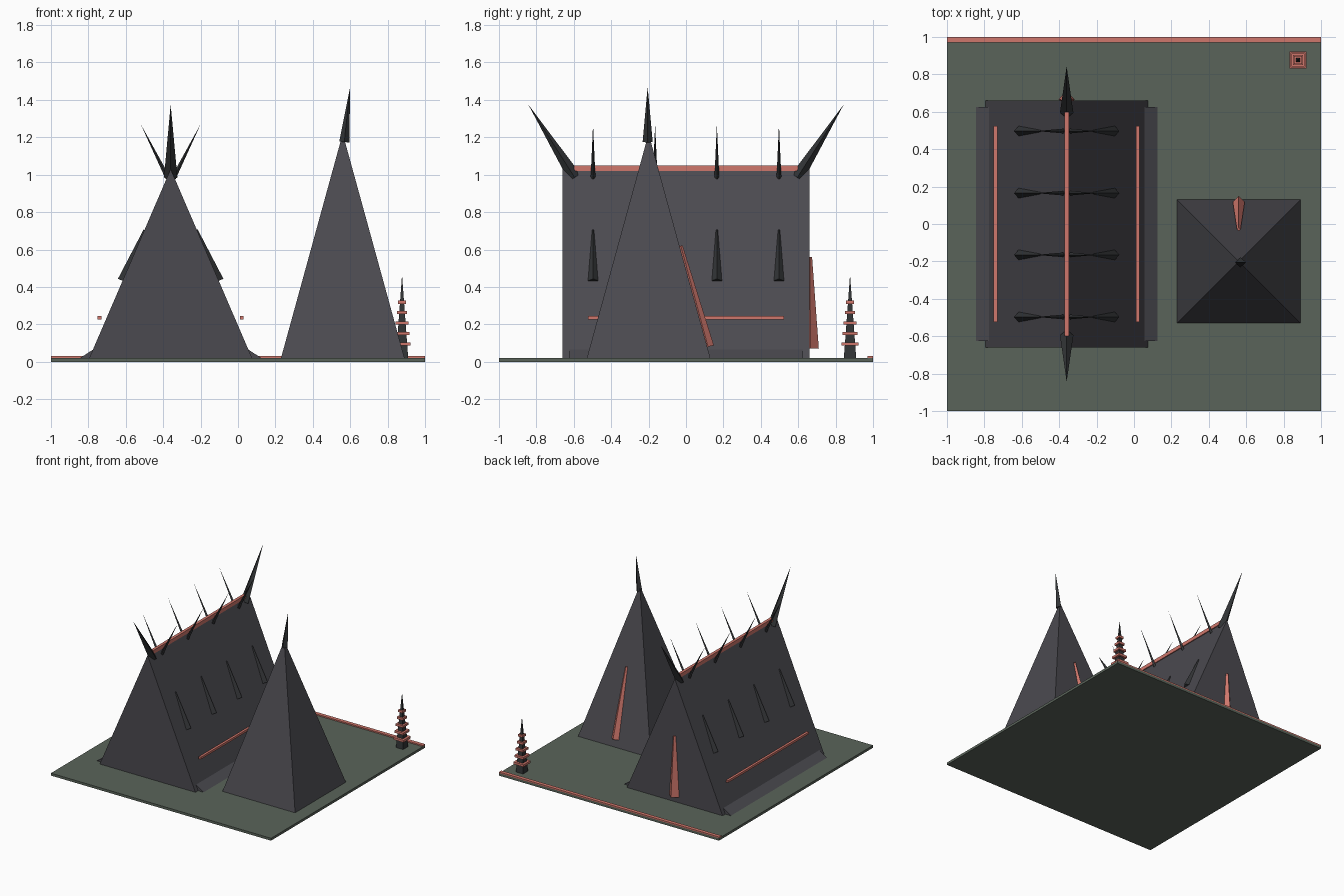
import bpy
from mathutils import Vector as V

if "Cube" in bpy.data.objects:
    bpy.data.objects.remove(bpy.data.objects["Cube"])


def material(name, r, g, b):
    m = bpy.data.materials.new(name)
    lin = [((c / 255 + 0.055) / 1.055) ** 2.4 for c in (r, g, b)]
    m.diffuse_color = (*lin, 1)
    m.use_nodes = True
    m.node_tree.nodes["Principled BSDF"].inputs["Base Color"].default_value = m.diffuse_color
    return m


GREEN = material("moss green", 90, 100, 90)
GREY = material("slate grey", 75, 74, 80)
DARK = material("dark iron", 50, 52, 54)
RED = material("coral red", 208, 119, 108)


def make(name, verts, faces, mat):
    me = bpy.data.meshes.new(name)
    me.from_pydata([tuple(v) for v in verts], [], faces)
    me.materials.append(mat)
    ob = bpy.data.objects.new(name, me)
    bpy.context.collection.objects.link(ob)
    # consistent outward normals
    import bmesh
    bm = bmesh.new()
    bm.from_mesh(me)
    bmesh.ops.recalc_face_normals(bm, faces=bm.faces)
    bm.to_mesh(me)
    bm.free()
    return ob


def box(name, x0, x1, y0, y1, z0, z1, mat):
    return prism(name, [(x0, z0), (x1, z0), (x1, z1), (x0, z1)], y0, y1, mat)


def prism(name, profile, y0, y1, mat):
    """Extrude an XZ profile along y."""
    n = len(profile)
    verts = [(x, y, z) for y in (y0, y1) for x, z in profile]
    faces = [list(range(n)), list(range(n, 2 * n))]
    faces += [(i, (i + 1) % n, n + (i + 1) % n, n + i) for i in range(n)]
    return make(name, verts, faces, mat)


def spike(name, p0, p1, r0, r1, mat, side=(1, 0, 0)):
    """Four-sided taper from p0 to p1; corners lie along side and across it."""
    p0, p1, s = V(p0), V(p1), V(side).normalized()
    o = (p1 - p0).normalized().cross(s).normalized()
    dirs = (s, o, -s, -o)
    verts = [p0 + d * r0 for d in dirs]
    if r1 == 0:
        verts.append(p1)
        faces = [(0, 1, 2, 3)] + [(i, (i + 1) % 4, 4) for i in range(4)]
    else:
        verts += [p1 + d * r1 for d in dirs]
        faces = [(0, 1, 2, 3), (4, 5, 6, 7)]
        faces += [(i, (i + 1) % 4, 4 + (i + 1) % 4, 4 + i) for i in range(4)]
    return make(name, verts, faces, mat)


# Ground slab and back edge strip
box("base_plate", -1, 1, -1, 1, 0, 0.02, GREEN)
box("back_edge_strip", -1, 1, 0.97, 1, 0.02, 0.03, RED)

# Long hall
HX, APEX, HALF, BASE = -0.36, 1.03, 0.435, 0.02


def slope(z):
    return HALF * (APEX - z) / (APEX - BASE)


prism("hall", [(HX - HALF, BASE), (HX + HALF, BASE), (HX, APEX)], -0.66, 0.66, GREY)
box("ridge_bar", HX - 0.012, HX + 0.012, -0.6, 0.6, 1.02, 1.05, RED)

for s, tag in ((-1, "left"), (1, "right")):
    # Sloped skirt and light bar along each side
    prism(f"skirt_{tag}", [(HX + s * 0.485, BASE), (HX + s * 0.4, BASE),
                           (HX + s * 0.415, 0.065)], -0.625, 0.625, GREY)
    x = HX + s * 0.38
    box(f"side_bar_{tag}", x - 0.01, x + 0.01, -0.525, 0.525, 0.227, 0.245, RED)
    for i, y in enumerate((-0.497, -0.165, 0.165, 0.497)):
        # Roof fin lying on the slope, and crossed ridge spike
        spike(f"roof_fin_{tag}_{i}", (HX + s * slope(0.433), y, 0.433),
              (HX + s * slope(0.705), y, 0.705), 0.027, 0.005, DARK, (0, 1, 0))
        spike(f"ridge_spike_{tag}_{i}", (HX + s * 0.015, y, 0.982),
              (HX + s * 0.16, y, 1.27), 0.013, 0, DARK, (0, 1, 0))

# Leaning gable finials
for s, tag in ((-1, "front"), (1, "back")):
    spike(f"gable_finial_{tag}", (HX, s * 0.595, 0.985), (HX, s * 0.843, 1.375),
          0.036, 0, DARK)

# Hall back door
spike("hall_door", (HX, 0.666, 0.07), (HX, 0.662, 0.56), 0.044, 0.012, RED)

# Tower pyramid with bent tip and back door
TX, TY = 0.56, -0.2
spike("tower", (TX, TY, 0.02), (TX, TY, 1.22), 0.33 * 2 ** 0.5, 0, GREY, (1, 1, 0))
spike("tower_tip", (0.568, TY - 0.005, 1.175), (0.6, TY - 0.005, 1.47),
      0.027, 0, DARK, (0, 1, 0))
spike("tower_door", (TX, 0.118, 0.08), (TX, -0.028, 0.62), 0.032, 0.01, RED)

# Ringed lantern post
LX = LY = 0.877
spike("lantern_post", (LX, LY, 0.02), (LX, LY, 0.465), 0.033 * 2 ** 0.5, 0, DARK, (1, 1, 0))
for i, r in enumerate((0.046, 0.04, 0.034, 0.027, 0.021)):
    z = 0.095 + i * 0.056
    box(f"lantern_ring_{i}", LX - r, LX + r, LY - r, LY + r, z - 0.009, z + 0.009, RED)
